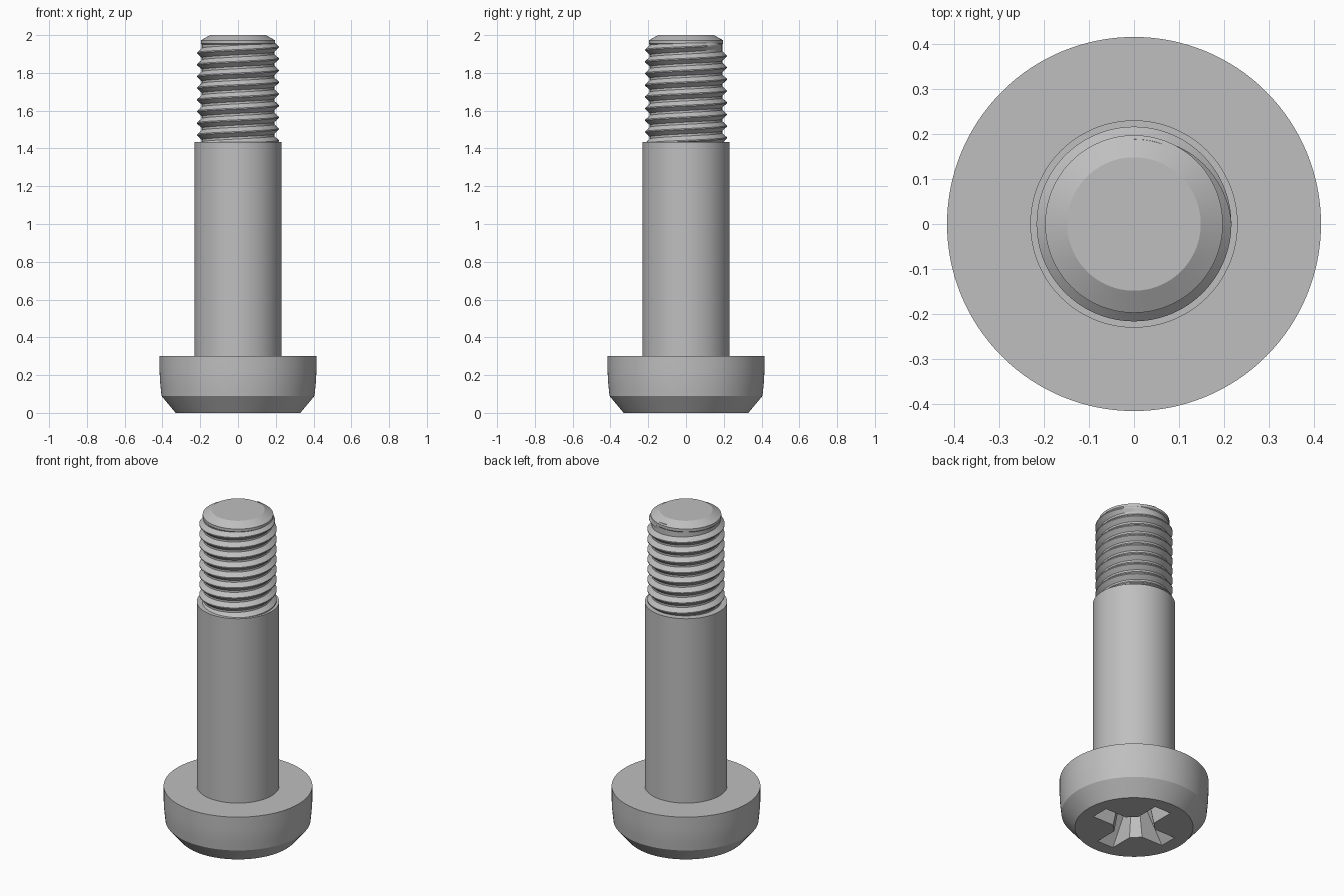
import bpy, bmesh, math
from mathutils import Matrix, Vector

cube = bpy.data.objects.get("Cube")
if cube:
    bpy.data.objects.remove(cube, do_unlink=True)

# Single steel colour
steel = bpy.data.materials.new("steel grey")
steel.use_nodes = True
steel.diffuse_color = (0.52, 0.52, 0.52, 1)
bsdf = next(n for n in steel.node_tree.nodes if n.type == 'BSDF_PRINCIPLED')
bsdf.inputs["Base Color"].default_value = (0.52, 0.52, 0.52, 1)

SEGMENTS = 128


def finish(name, bm):
    """Turn a bmesh into a named, coloured object."""
    bmesh.ops.recalc_face_normals(bm, faces=bm.faces[:])
    mesh = bpy.data.meshes.new(name)
    bm.to_mesh(mesh)
    bm.free()
    mesh.materials.append(steel)
    obj = bpy.data.objects.new(name, mesh)
    bpy.context.collection.objects.link(obj)
    return obj


def activate(obj):
    bpy.ops.object.select_all(action='DESELECT')
    obj.select_set(True)
    bpy.context.view_layer.objects.active = obj


def smooth(obj, degrees=30):
    activate(obj)
    bpy.ops.object.shade_smooth_by_angle(angle=math.radians(degrees))


def loft(bm, rings):
    """Join closed rings of points with side faces and cap both ends."""
    loops = [[bm.verts.new(p) for p in ring] for ring in rings]
    n = len(loops[0])
    for low, high in zip(loops, loops[1:]):
        for i in range(n):
            j = (i + 1) % n
            bm.faces.new((low[i], low[j], high[j], high[i]))
    bm.faces.new(loops[0][::-1])
    bm.faces.new(loops[-1])


def lathe(name, profile):
    """Closed solid of revolution from (radius, height) points."""
    bm = bmesh.new()
    angles = [2 * math.pi * i / SEGMENTS for i in range(SEGMENTS)]
    loft(bm, [[(r * math.cos(a), r * math.sin(a), z) for a in angles]
              for r, z in profile])
    return finish(name, bm)


# Head, with a bevelled rim and gently curved side
head = lathe("head", [(0.33, 0), (0.405, 0.09), (0.409, 0.13),
                      (0.413, 0.17), (0.415, 0.22), (0.415, 0.30)])


# Tapered cross-shaped drive recess cut into the underside
def cross_ring(length, width, corner, z):
    arm = [(length, -width), (length, width),
           (width + corner, width), (width, width + corner)]
    return [Matrix.Rotation(math.pi / 2 * k, 3, 'Z') @ Vector((x, y, z))
            for k in range(4) for x, y in arm]


bm = bmesh.new()
loft(bm, [cross_ring(0.264, 0.057, 0.052, -0.02),
          cross_ring(0.11, 0.04, 0.03, 0.20)])
cutter = finish("recess_cutter", bm)
cutter.hide_render = True
cut = head.modifiers.new("recess", 'BOOLEAN')
cut.operation = 'DIFFERENCE'
cut.solver = 'EXACT'
cut.object = cutter
activate(head)
bpy.ops.object.modifier_apply(modifier=cut.name)
bpy.data.objects.remove(cutter, do_unlink=True)
smooth(head, 25)

# Plain shank
smooth(lathe("shank", [(0.23, 0.29), (0.23, 1.435)]))

# Threaded end core with a chamfered tip
smooth(lathe("thread_core", [(0.192, 1.40), (0.192, 1.95), (0.197, 1.955),
                             (0.197, 1.972), (0.148, 2.0)]), 25)

# Right-handed helical thread that fades out at the tip
ROOT, CREST, PITCH, TOP = 0.188, 0.216, 0.062, 1.952
TURNS, STEPS = 8.75, 96
bm = bmesh.new()
rings = []
count = int(TURNS * STEPS)
for i in range(count + 1):
    left = (count - i) / STEPS
    angle = math.pi / 2 - 2 * math.pi * left
    z = TOP - PITCH * left
    fade = min(1, left * 4 + 0.02)
    crest = ROOT + (CREST - ROOT) * fade
    section = [(ROOT, -0.029), (crest, -0.003), (crest, 0.003), (ROOT, 0.029)]
    rings.append([(r * math.cos(angle), r * math.sin(angle), z + dz)
                  for r, dz in section])
loft(bm, rings)
smooth(finish("thread", bm), 25)
